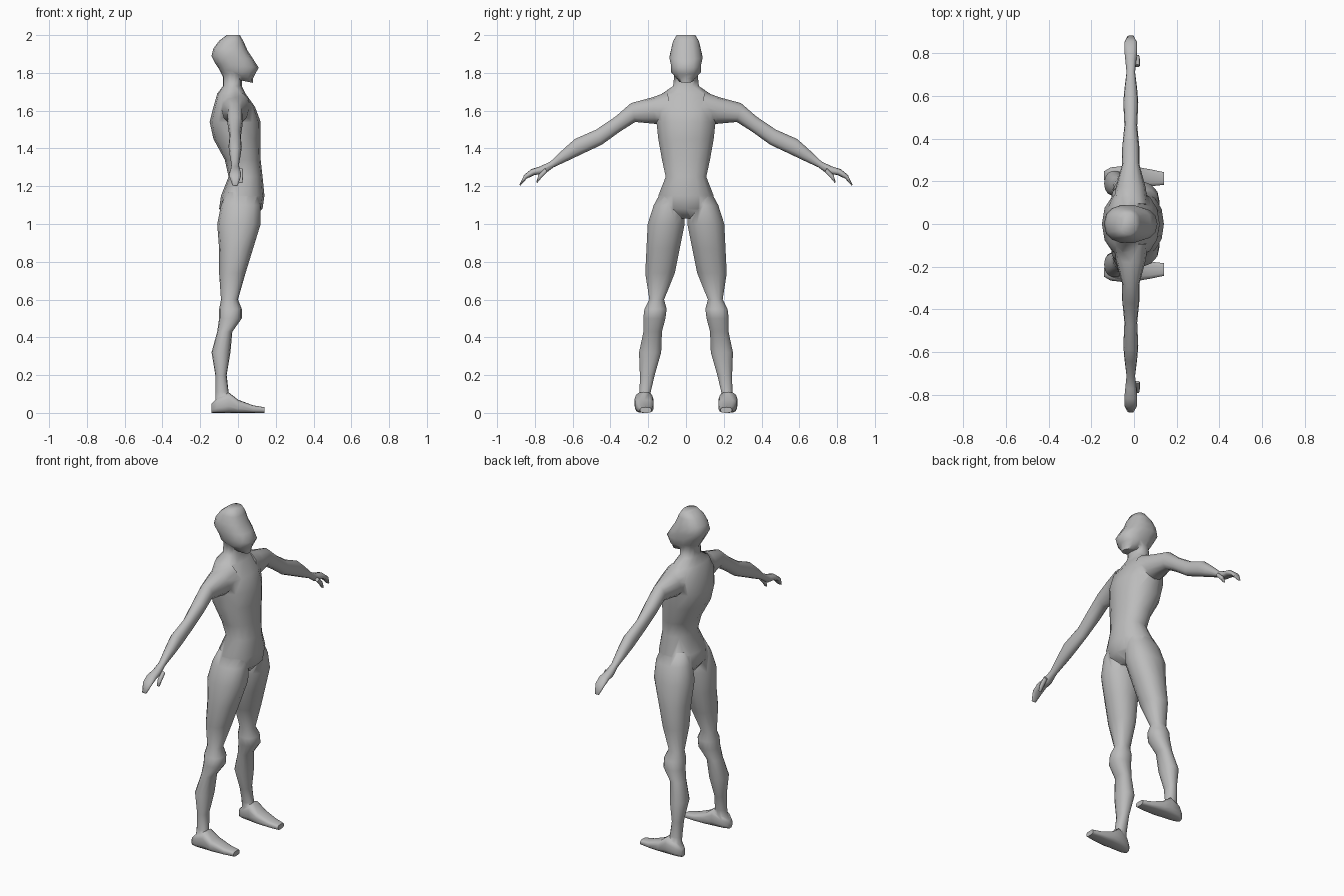
import bpy, bmesh
from math import sin, cos, tau, copysign
from mathutils import Vector

default_cube = bpy.data.objects.get("Cube")
if default_cube:
    bpy.data.objects.remove(default_cube)

skin = bpy.data.materials.new("plain grey")
skin.use_nodes = True
grey = (0.5, 0.5, 0.5, 1)
skin.diffuse_color = grey
skin.node_tree.nodes["Principled BSDF"].inputs["Base Color"].default_value = grey


def soft(value, power):
    """Square off a circle coordinate as the power rises above two."""
    return copysign(abs(value) ** (2 / power), value)


def loft(name, rings, power=2.2, sides=14, paired=False):
    """Skin a tube over rings given as centre, half height vector, half width vector."""
    bm = bmesh.new()
    loops = []
    for centre, height, width in rings:
        loop = []
        for side in range(sides):
            angle = tau * side / sides
            along = Vector(height) * soft(cos(angle), power)
            across = Vector(width) * soft(sin(angle), power)
            loop.append(bm.verts.new(Vector(centre) + along + across))
        loops.append(loop)
    for low, high in zip(loops, loops[1:]):
        for side in range(sides):
            bm.faces.new((low[side - 1], low[side], high[side], high[side - 1]))
    bm.faces.new(loops[0])
    bm.faces.new(loops[-1])

    # Paired parts get a twin on the other side of the body
    if paired:
        twin = bmesh.ops.duplicate(bm, geom=bm.verts[:] + bm.edges[:] + bm.faces[:])
        for item in twin["geom"]:
            if isinstance(item, bmesh.types.BMVert):
                item.co.y *= -1
    bmesh.ops.recalc_face_normals(bm, faces=bm.faces)

    mesh = bpy.data.meshes.new(name)
    bm.to_mesh(mesh)
    bm.free()
    mesh.materials.append(skin)
    part = bpy.data.objects.new(name, mesh)
    bpy.context.collection.objects.link(part)
    return part


def upright(height, back, front, half_width, y=0, dip=0):
    """A level slice through the body; dip lowers its front edge."""
    centre = ((back + front) / 2, y, height - dip / 2)
    return centre, ((front - back) / 2, 0, -dip / 2), (0, half_width, 0)


# Torso and neck: height, back, front, half width
torso = dict(
    crotch=(1.03, -.06, .08, .06),
    seat=(1.08, -.1, .13, .14),
    hips=(1.15, -.09, .14, .15),
    waist=(1.25, -.05, .13, .11),
    ribs=(1.34, -.07, .12, .13),
    chest=(1.45, -.13, .12, .15),
    armpit=(1.54, -.15, .12, .16),
    shoulder=(1.62, -.13, .09, .17),
    collar=(1.69, -.11, .04, .13),
    neck_base=(1.73, -.08, .02, .07),
    neck_top=(1.82, -.08, .02, .06),
)
body = loft("body", [upright(*section) for section in torso.values()])

# Head: the slices tip forward more and more towards the chin
head = dict(
    chin=(1.78, -.08, .08, .04),
    jaw=(1.8, -.09, .08, .06),
    mouth=(1.82, -.1, .09, .08),
    nose=(1.85, -.12, .11, .08),
    eyes=(1.89, -.14, .08, .09),
    brow=(1.93, -.13, .05, .08),
    crown=(1.97, -.1, .03, .07),
    top=(2, -.06, .01, .05),
)
parts = [loft("head", [upright(*section, dip=(2 - section[0]) * .15)
                       for section in head.values()], power=2.4)]

# Legs: same columns as the torso, on a line that spreads towards the ground
leg = dict(
    hip=(1.17, -.06, .1, .05),
    buttock=(1.1, -.09, .12, .08),
    upper_thigh=(1, -.11, .12, .1),
    mid_thigh=(.87, -.1, .08, .09),
    low_thigh=(.74, -.1, .04, .08),
    above_knee=(.6, -.09, 0, .04),
    kneecap=(.55, -.1, .02, .06),
    below_knee=(.5, -.1, .02, .06),
    shin=(.43, -.11, -.03, .05),
    calf=(.32, -.14, -.04, .06),
    low_calf=(.2, -.12, -.06, .04),
    ankle=(.11, -.12, -.05, .03),
    heel=(.05, -.12, -.03, .04),
)


def leg_line(height):
    return .23 - height / 8


parts.append(loft("legs", [upright(*section, y=leg_line(section[0]))
                           for section in leg.values()], paired=True))

# Feet, flat on the ground: distance forward, height, half width
foot = dict(
    heel_back=(-.14, .05, .02),
    heel=(-.11, .08, .04),
    ankle=(-.05, .11, .05),
    instep=(0, .07, .05),
    ball=(.08, .04, .04),
    toes=(.14, .03, .03),
)
parts.append(loft("feet", [((x, .22 - x / 20, tall / 2), (0, 0, tall / 2), (0, wide, 0))
                           for x, tall, wide in foot.values()], power=3, paired=True))


def limb(name, sections, x):
    """Sideways tube whose slices lean outwards with distance from the body."""
    rings = [((x, y, z), (0, thick * y * .8, thick), (depth, 0, 0))
             for y, z, thick, depth in sections.values()]
    return loft(name, rings, sides=12, paired=True)


# Arms: distance outwards, height, half thickness, half depth
arm = dict(
    root=(.09, 1.62, .08, .08),
    shoulder=(.17, 1.6, .07, .07),
    deltoid=(.28, 1.59, .05, .04),
    upper_arm=(.36, 1.53, .04, .04),
    elbow=(.46, 1.46, .04, .03),
    forearm=(.57, 1.41, .04, .035),
    low_forearm=(.63, 1.37, .03, .03),
    wrist=(.71, 1.315, .015, .02),
    palm=(.76, 1.285, .02, .025),
    knuckles=(.81, 1.275, .015, .03),
    fingers=(.85, 1.25, .01, .03),
    fingertips=(.88, 1.205, .003, .015),
)
parts.append(limb("arms", arm, x=-.015))

thumb = dict(
    base=(.74, 1.285, .01, .012),
    joint=(.775, 1.25, .01, .012),
    tip=(.79, 1.22, .003, .01),
)
parts.append(limb("thumbs", thumb, x=.015))

# Fuse every part into one continuous skin
bpy.context.view_layer.objects.active = body
for part in parts:
    union = body.modifiers.new("union", "BOOLEAN")
    union.operation = "UNION"
    union.solver = "EXACT"
    union.use_self = True
    union.object = part
    bpy.ops.object.modifier_apply(modifier=union.name)
    bpy.data.objects.remove(part)

bm = bmesh.new()
bm.from_mesh(body.data)
bmesh.ops.remove_doubles(bm, verts=bm.verts, dist=0.003)
bm.to_mesh(body.data)
bm.free()

# Smooth shading that keeps the sharpest creases
bpy.ops.object.select_all(action="DESELECT")
body.select_set(True)
bpy.ops.object.shade_smooth_by_angle(angle=1.1)
